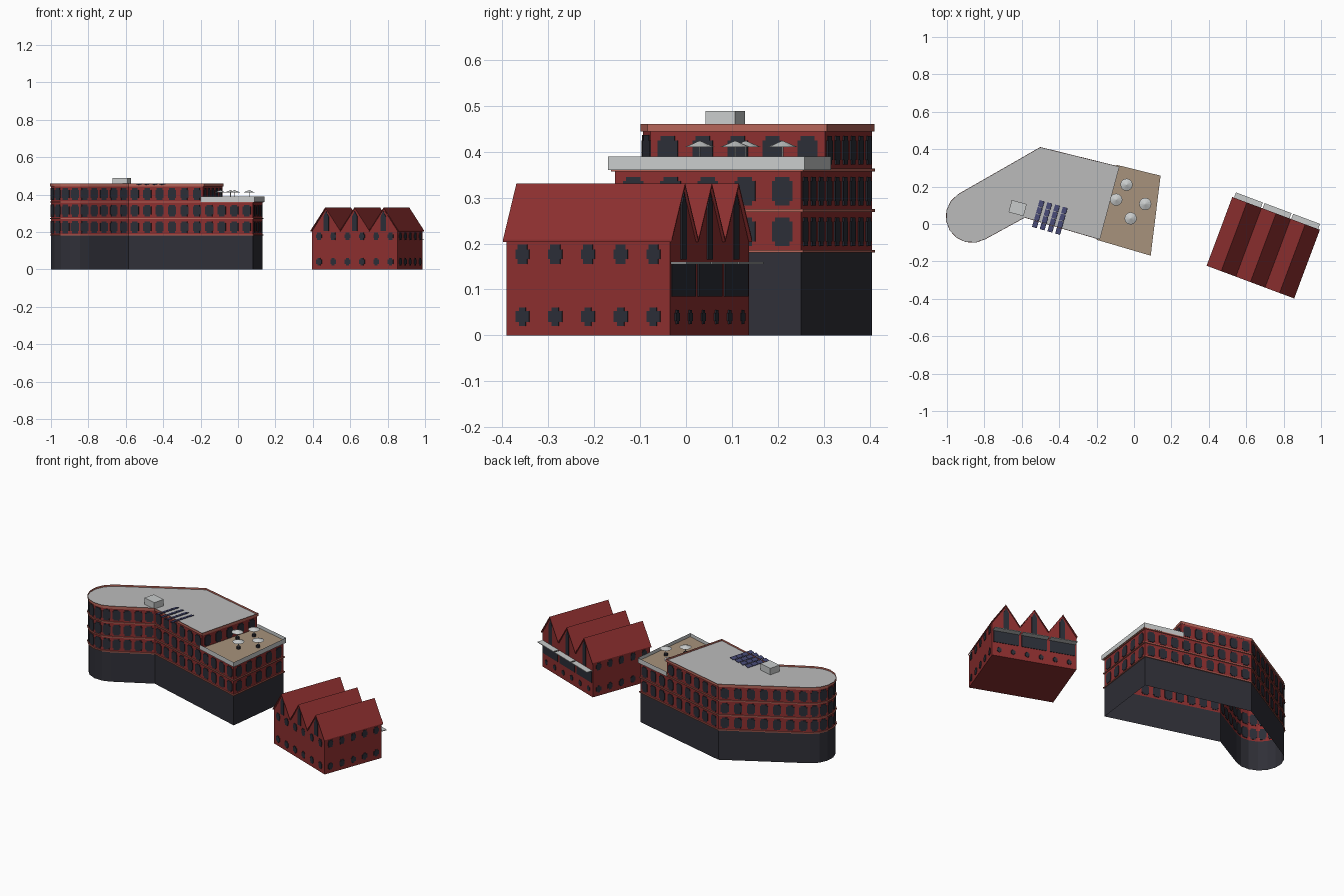
import bpy, bmesh
from math import sin, cos, radians
from mathutils import Vector, Matrix

cube = bpy.data.objects.get("Cube")
if cube:
    bpy.data.objects.remove(cube)


def material(name, r, g, b):
    m = bpy.data.materials.new(name)
    m.use_nodes = True
    m.diffuse_color = (r, g, b, 1)
    m.node_tree.nodes["Principled BSDF"].inputs["Base Color"].default_value = (r, g, b, 1)
    return m


BRICK = material("red brick", .26, .028, .028)
TRIM = material("salmon trim", .46, .13, .1)
DARK = material("charcoal base", .029, .029, .039)
GLASS = material("dark glass", .024, .027, .038)
ROOF = material("roof grey", .5, .5, .5)
PALE = material("pale grey", .58, .6, .6)
TAN = material("tan decking", .39, .29, .2)
PANEL = material("navy panel", .06, .065, .17)


def finish(name, bm, mat, matrix=None):
    mesh = bpy.data.meshes.new(name)
    bm.to_mesh(mesh)
    bm.free()
    mesh.materials.append(mat)
    ob = bpy.data.objects.new(name, mesh)
    bpy.context.collection.objects.link(ob)
    if matrix:
        ob.matrix_world = matrix
    return ob


def offset(pts, d):
    """Mitred outward offset of a counter-clockwise outline."""
    out = []
    for i, p in enumerate(pts):
        a = (p - pts[i - 1]).normalized()
        b = (pts[(i + 1) % len(pts)] - p).normalized()
        na, nb = Vector((a.y, -a.x)), Vector((b.y, -b.x))
        out.append(p + (na + nb) * d / (1 + na.dot(nb)))
    return out


def strip(name, pts, z0, z1, mat, closed=True):
    bm = bmesh.new()
    lo = [bm.verts.new((p.x, p.y, z0)) for p in pts]
    hi = [bm.verts.new((p.x, p.y, z1)) for p in pts]
    for i in range(len(pts) if closed else len(pts) - 1):
        j = (i + 1) % len(pts)
        bm.faces.new((lo[i], lo[j], hi[j], hi[i]))
    return finish(name, bm, mat)


def sheet(name, pts, z, mat):
    bm = bmesh.new()
    bm.faces.new([bm.verts.new((p.x, p.y, z)) for p in pts])
    return finish(name, bm, mat)


def ledge(name, pts, z0, z1, mat):
    """Projecting band with top and bottom lips."""
    bm = bmesh.new()
    rings = [[bm.verts.new((p.x, p.y, z)) for p in ring] for ring, z in
             ((pts, z0), (offset(pts, .006), z0), (offset(pts, .006), z1), (pts, z1))]
    for a, b in zip(rings, rings[1:]):
        for i in range(len(pts)):
            j = (i + 1) % len(pts)
            bm.faces.new((a[i], a[j], b[j], b[i]))
    return finish(name, bm, mat)


def prism(bm, shape, origin, along, thick):
    """Upright polygon (along, z) given thickness about its own plane."""
    n = Vector((along.y, -along.x, 0)) * thick / 2
    rings = [[bm.verts.new(origin + along * u + Vector((0, 0, z)) + n * s)
              for u, z in shape] for s in (1, -1)]
    front, back = rings
    bm.faces.new(front)
    bm.faces.new(back[::-1])
    for i in range(len(shape)):
        j = (i + 1) % len(shape)
        bm.faces.new((front[j], front[i], back[i], back[j]))


def box_shape(w, h):
    return [(-w / 2, -h / 2), (w / 2, -h / 2), (w / 2, h / 2), (-w / 2, h / 2)]


def stepped_shape(w, h, inner, waist):
    """Window with narrower head and foot."""
    a, b, c, d = w / 2 * inner, w / 2, h / 2, h / 2 * waist
    right = [(a, -c), (a, -d), (b, -d), (b, d), (a, d), (a, c)]
    return right + [(-u, -z) for u, z in right]


def window_row(bm, p, q, n, z, shape):
    p, q = p.to_3d(), q.to_3d()
    along = (q - p).normalized()
    for i in range(n):
        prism(bm, shape, p.lerp(q, (i + .5) / n) + Vector((0, 0, z)), along, .006)


# ---- main building outlines ----
inner, front_right = Vector((-.585, .04)), Vector((.08, -.155))
back_right, back_bend = Vector((.13, .25)), Vector((-.5, .405))
step_front = inner.lerp(front_right, .6)
step_back = back_right.lerp(back_bend, .34)
SEG = 8
nose = [Vector((-.866 + .135 * cos(a), .04 + .135 * sin(a)))
        for a in (radians(122 + 179 * i / SEG) for i in range(SEG + 1))]
full = [inner, front_right, back_right, back_bend] + nose
upper = [inner, step_front, step_back, back_bend] + nose
terrace = [step_front, front_right, back_right, step_back]

strip("ground_floor", full, 0, .183, DARK)
strip("middle_floors", full, .183, .364, BRICK)
strip("top_floor", upper, .36, .447, BRICK)
for i, z in enumerate((.183, .272, .36)):
    ledge("floor_band_%d" % (i + 1), full, z - .003, z + .003, TRIM)

# roof with its upstand
eaves = offset(upper, .005)
strip("roof_cornice", eaves, .444, .46, TRIM)
sheet("main_roof", eaves, .449, ROOF)

# terrace with parapet
deck = offset(terrace, .011)
strip("terrace_parapet", [deck[0], deck[1], deck[2], deck[3]], .36, .389, PALE, closed=False)
sheet("terrace_floor", deck, .368, TAN)

# main building windows, floor by floor
bm = bmesh.new()
pane = stepped_shape(.045, .062, .7, .7)
for outline, z, counts in ((full, .226, (10, 5, 9)), (full, .314, (10, 5, 9)),
                           (upper, .403, (6, 5, 6))):
    for i, p in enumerate(outline):
        q = outline[(i + 1) % len(outline)]
        if i < 3:
            window_row(bm, p, q, counts[i], z, pane)
        elif i == 3:
            window_row(bm, p, q, 7, z, pane)
        elif i == len(outline) - 1:
            window_row(bm, p, q, 4, z, pane)
        else:
            wide = (q - p).length * .85
            window_row(bm, p, q, 1, z, stepped_shape(wide, .066, .7, .65))
finish("main_windows", bm, GLASS)


def box(name, centre, size, mat, turn=0, tilt=0):
    bm = bmesh.new()
    bmesh.ops.create_cube(bm, size=1, matrix=Matrix.Diagonal((*size, 1)))
    m = Matrix.Translation(centre) @ Matrix.Rotation(radians(turn), 4, 'Z')
    return finish(name, bm, mat, m @ Matrix.Rotation(radians(tilt), 4, 'Y'))


# roof hut and solar panels
box("roof_hut", (-.622, .085, .468), (.083, .067, .04), PALE, -15)
turn = Matrix.Rotation(radians(-16), 3, 'Z')
for col in range(4):
    for row in range(4):
        c = Vector((-.45, .035, .455)) + turn @ Vector(((col - 1.5) * .043, (row - 1.5) * .038, 0))
        box("solar_panel", c, (.027, .035, .003), PANEL, -16, -14)


def cone(name, x, y, z, r1, r2, h, mat, sides=12):
    bm = bmesh.new()
    bmesh.ops.create_cone(bm, cap_ends=True, segments=sides, radius1=r1, radius2=r2, depth=h)
    return finish(name, bm, mat, Matrix.Translation((x, y, z + h / 2)))


# terrace parasols over small tables
for x, y in ((-.04, .21), (.06, .107), (-.095, .13), (-.018, .03)):
    cone("parasol_canopy", x, y, .41, .033, .002, .013, PALE)
    cone("parasol_pole", x, y, .368, .002, .002, .044, PALE, 6)
    cone("terrace_table", x, y, .368, .011, .011, .014, DARK, 8)

# ---- gabled hall ----
HALL = Matrix.Translation((.691, -.127, 0)) @ Matrix.Rotation(radians(-20.5), 4, 'Z')
W, D, EAVE, RIDGE = .245, .19, .203, .325
X = Vector((1, 0, 0))
bay = W * 2 / 3
zigzag = [(-W + bay / 2 * i, RIDGE if i % 2 else EAVE) for i in range(7)]

bm = bmesh.new()
prism(bm, [(-W, 0), (W, 0)] + zigzag[::-1], Vector(), X, D * 2)
finish("hall_walls", bm, BRICK, HALL)

bm = bmesh.new()
over = [(u * 1.02, z) for u, z in zigzag]
prism(bm, over + [(u, z + .006) for u, z in over[::-1]], Vector(), X, D * 2 + .012)
finish("hall_roof", bm, BRICK, HALL)

# hall windows
bm = bmesh.new()
corners = [Vector(c) for c in ((-W, -D), (W, -D), (W, D), (-W, D))]
cross = stepped_shape(.032, .04, .5, .6)
square = stepped_shape(.032, .042, .7, .5)
for i, n in enumerate((6, 5, 6, 5)):
    p, q = corners[i], corners[(i + 1) % 4]
    if i == 2:
        window_row(bm, p, q, 3, .12, box_shape(bay * .89, .07))
        window_row(bm, p, q, n, .04, stepped_shape(.024, .03, .5, .6))
    else:
        window_row(bm, p, q, n, .177, square)
        window_row(bm, p, q, n, .041, cross)
for side, low in ((-1, .205), (1, .165)):
    lancet = [(-.015, low), (.015, low), (.015, .282), (0, .312), (-.015, .282)]
    window_row(bm, Vector((-W, side * D)), Vector((W, side * D)), 3, 0, lancet)
finish("hall_windows", bm, GLASS, HALL)

# rear canopies
for i in (-1, 0, 1):
    canopy = box("rear_canopy", (0, 0, 0), (bay * .94, .036, .004), PALE)
    canopy.matrix_world = HALL @ Matrix.Translation((i * bay, D + .018, .158))
